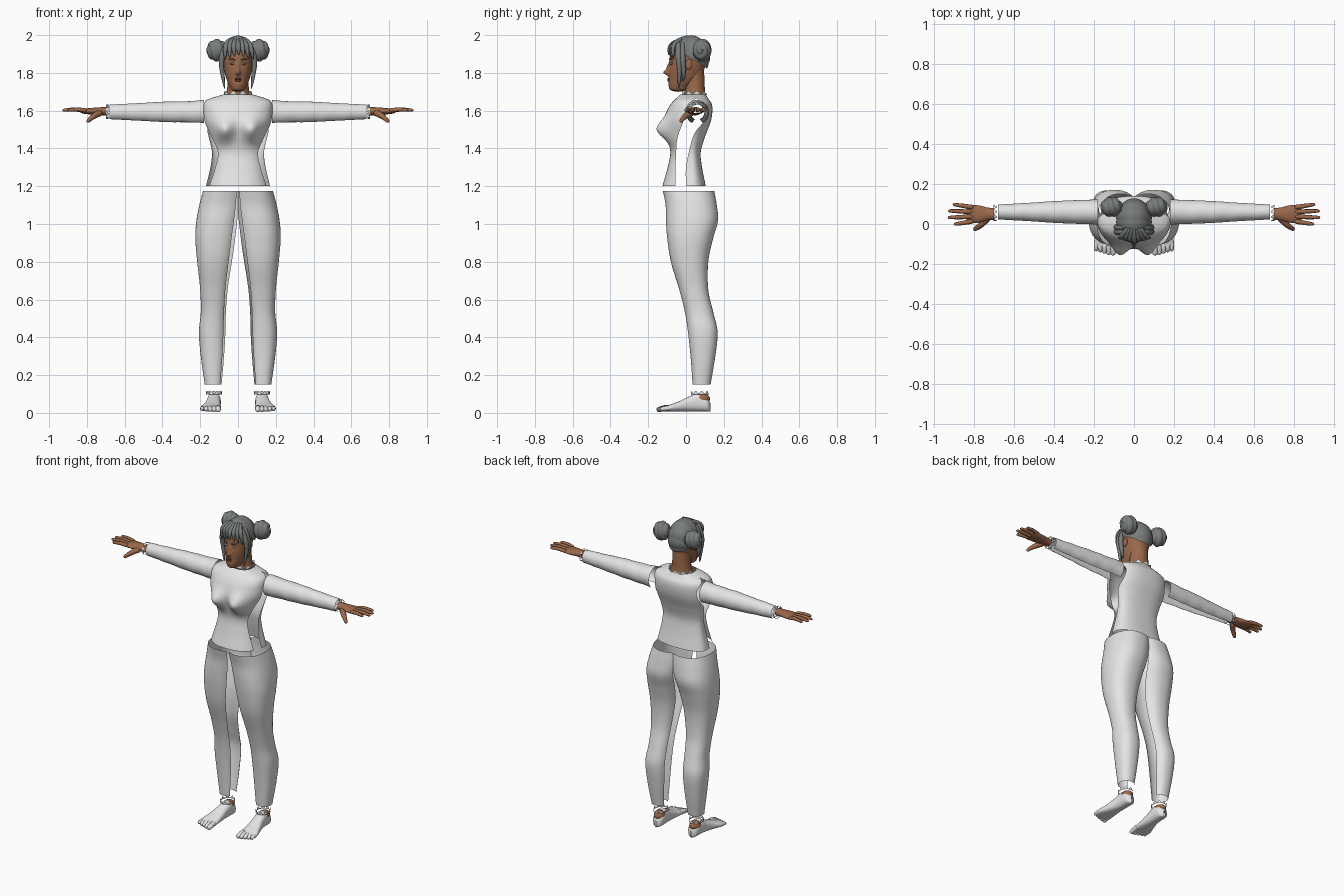
import bpy, bmesh
from math import sin, cos, pi, asin, atan2, radians, exp
from mathutils import Vector

cube = bpy.data.objects.get("Cube")
if cube:
    bpy.data.objects.remove(cube)


def material(name, r, g, b):
    m = bpy.data.materials.new(name)
    m.use_nodes = True
    m.diffuse_color = (r, g, b, 1)
    bsdf = m.node_tree.nodes["Principled BSDF"]
    bsdf.inputs["Base Color"].default_value = (r, g, b, 1)
    bsdf.inputs["Roughness"].default_value = 0.7
    return m


CLOTH = material("light_grey_cloth", 0.78, 0.78, 0.78)
SKIN = material("brown_skin", 0.33, 0.14, 0.07)
HAIR = material("grey_hair", 0.19, 0.20, 0.20)
LIP = material("dark_lip", 0.20, 0.06, 0.04)
EYE = material("eye_grey", 0.5, 0.5, 0.48)


def smooth_table(*rows):
    """Smooth interpolation of rows (key, value, value...)."""
    rows = sorted(rows)

    def slope(i, k):
        a, b = rows[max(i - 1, 0)], rows[min(i + 1, len(rows) - 1)]
        return (b[k] - a[k]) / (b[0] - a[0])

    def at(s):
        s = min(max(s, rows[0][0]), rows[-1][0])
        i = max(j for j in range(len(rows) - 1) if rows[j][0] <= s)
        a, b = rows[i], rows[i + 1]
        h = b[0] - a[0]
        t = (s - a[0]) / h
        return [(2*t**3 - 3*t*t + 1) * a[k] + (t**3 - 2*t*t + t) * h * slope(i, k)
                + (3*t*t - 2*t**3) * b[k] + (t**3 - t*t) * h * slope(i + 1, k)
                for k in range(1, len(a))]
    return at


def power(c, e):
    return abs(c) ** e * (1 if c >= 0 else -1)


def grid(name, fn, nu, nv, mat, closed=True):
    """Surface from fn(u, v), u and v in 0..1, u running around."""
    bm = bmesh.new()
    cols = nu if closed else nu + 1
    rows = [[bm.verts.new(fn(i / nu, j / nv)) for i in range(cols)] for j in range(nv + 1)]
    for j in range(nv):
        for i in range(nu):
            k = (i + 1) % cols
            bm.faces.new((rows[j][i], rows[j][k], rows[j + 1][k], rows[j + 1][i]))
    bmesh.ops.remove_doubles(bm, verts=bm.verts, dist=0.00005)
    bmesh.ops.recalc_face_normals(bm, faces=bm.faces)
    mesh = bpy.data.meshes.new(name)
    bm.to_mesh(mesh)
    bm.free()
    mesh.materials.append(mat)
    mesh.polygons.foreach_set("use_smooth", [True] * len(mesh.polygons))
    ob = bpy.data.objects.new(name, mesh)
    bpy.context.collection.objects.link(ob)
    return ob


def ellipsoid(name, c, r, mat, ridges=0.0):
    def fn(u, v):
        a, b = 2 * pi * u, pi * v
        k = 1 + ridges * abs(sin(4 * b + a))
        return (c[0] + k * r[0] * cos(b), c[1] + k * r[1] * sin(b) * cos(a), c[2] + k * r[2] * sin(b) * sin(a))
    return grid(name, fn, 32 if ridges else 16, 48 if ridges else 12, mat)


def tube(name, pts, radii, mat, flat=1.0):
    """Rounded strand through the points; flat squashes it along its second axis."""
    n = len(pts) - 1
    path = smooth_table(*[(i / n, *p) for i, p in enumerate(pts)])
    size = smooth_table(*[(i / n, r) for i, r in enumerate(radii)])

    def fn(u, v):
        s = 0.5 - 0.5 * cos(pi * v)
        p = Vector(path(s))
        t = (Vector(path(min(s + .02, 1))) - Vector(path(max(s - .02, 0)))).normalized()
        side = t.cross(Vector((0.1, 1, 0.2))).normalized()
        up = side.cross(t)
        r = size(s)[0] * min(1, (max(4 * s * (1 - s), 0) * 4) ** 0.5)
        return p + side * r * cos(2 * pi * u) + up * r * flat * sin(2 * pi * u)
    return grid(name, fn, 10, 14, mat)


def frill(name, c, ra, rb, h, axis):
    """Small torn cloth ring."""
    def fn(u, v):
        a = 2 * pi * u
        w = v * h * (0.6 + 0.4 * sin(9 * a))
        p = (c[0] + ra * cos(a), c[1] + rb * sin(a), c[2] + w)
        return (c[0] + w, c[1] + rb * sin(a), c[2] + ra * cos(a)) if axis == "x" else p
    return grid(name, fn, 54, 1, CLOTH)


# Torso: front and back panels with open sides and armholes
body = smooth_table((1.20, .17, -.125, .105), (1.30, .146, -.097, .085), (1.38, .138, -.083, .078),
                    (1.46, .155, -.098, .10), (1.54, .18, -.115, .13), (1.60, .185, -.10, .14),
                    (1.64, .18, -.077, .135), (1.66, .16, -.058, .12), (1.685, .08, -.03, .105))
opening = smooth_table((1.20, -.055, .0), (1.30, -.055, .0), (1.40, -.05, .02), (1.48, -.035, .045),
                       (1.54, -.015, .09), (1.60, .0, .105), (1.645, .03, .08), (1.665, .052, .055),
                       (1.685, .052, .053))


def panel(front):
    def fn(u, v):
        z = 1.20 + 0.485 * v
        hw, yf, yb = body(z)
        yc, e = 0.03, 2 / 2.4
        y = opening(z)[0 if front else 1]
        q = (y - yc) / (yb - yc if y > yc else yc - yf)
        te = asin(max(-1, min(1, power(q, 1 / e))))
        t = te + u * ((-pi - 2 * te) if front else (pi - 2 * te))
        x, s = hw * power(cos(t), e), power(sin(t), e)
        y = yc + s * (yb - yc if s > 0 else yc - yf)
        if front:
            y -= 0.058 * exp(-((abs(x) - .075) / .05) ** 2 - ((z - 1.495) / .055) ** 2) * max(0, -s)
        return (x, y, z)
    return fn


grid("shirt_front", panel(True), 64, 60, CLOTH, False)
grid("shirt_back", panel(False), 64, 60, CLOTH, False)

# Trouser leg tables: outer x, inner x, front y, back y, slit angle
leg = smooth_table((1.175, .185, -.05, -.122, .15, 62), (1.10, .205, -.04, -.108, .163, 58),
                   (1.02, .22, -.02, -.106, .17, 52), (.93, .226, .0, -.10, .145, 48), (.80, .216, .025, -.08, .118, 45),
                   (.65, .20, .05, -.035, .118, 42), (.53, .197, .06, -.005, .145, 40), (.43, .207, .062, .01, .167, 40),
                   (.30, .197, .07, .024, .155, 40), (.15, .176, .084, .035, .13, 40))
# Sleeve tables: half depth, bottom z, top z, slit angle
sleeve = smooth_table((.18, .062, 1.525, 1.657, 34), (.26, .06, 1.53, 1.65, 30), (.40, .054, 1.535, 1.647, 26),
                      (.52, .046, 1.543, 1.64, 24), (.68, .037, 1.553, 1.632, 20))
# Foot tables by y: centre x, half width, top z
foot = smooth_table((-.125, .147, .05, .03), (-.09, .145, .055, .042), (-.04, .138, .047, .06), (.02, .13, .038, .088),
                    (.06, .127, .036, .105), (.10, .126, .034, .09), (.12, .126, .026, .07), (.13, .126, .004, .05))
palm = smooth_table((.695, .03, .022), (.73, .032, .021), (.77, .042, .018), (.81, .045, .014), (.835, .035, .009))

for side, sx in (("left", 1), ("right", -1)):
    def leg_fn(u, v):
        z = 1.175 - 1.025 * v
        xo, xi, yf, yb, slit = leg(z)
        slit = radians(slit)
        start, end = -pi + slit, pi - slit * (0.55 + 0.4 * max(0, (z - .85) / .325))
        t = start + (end - start) * u
        cx, cy = (xo + xi) / 2, (yf + yb) / 2
        e = 2 / 2.3
        return (sx * (cx + (xo - xi) / 2 * power(cos(t), e)), cy + (yb - yf) / 2 * power(sin(t), e), z)
    grid(side + "_trouser_leg", leg_fn, 44, 60, CLOTH, False)

    def sleeve_fn(u, v):
        x = 0.18 + 0.50 * v
        d, zb, zt, slit = sleeve(x)
        t = -pi / 2 + radians(slit) + u * (2 * pi - 2 * radians(slit))
        fold = 1 + 0.015 * sin(x * 60) * sin(2 * t)
        return (sx * x, 0.06 + d * fold * cos(t), (zt + zb) / 2 + (zt - zb) / 2 * fold * sin(t))
    grid(side + "_sleeve", sleeve_fn, 36, 40, CLOTH, False)

    def foot_fn(u, v):
        y = -.125 + .255 * v
        cx, hw, top = foot(y)
        t = 2 * pi * u
        return (sx * (cx + hw * power(cos(t), .8)), y, top / 2 + .004 + (top / 2 - .004) * power(sin(t), .8))
    grid(side + "_foot", foot_fn, 28, 30, CLOTH)
    for i in range(5):
        x, r = .105 + .021 * i, .016 - .0014 * i
        tip = -.16 + .007 * i + (.004 if i == 0 else 0)
        tube(side + "_toe", [(sx * x, -.09, .026), (sx * x, -.12, .024), (sx * x, tip, .014)],
             [r, r, r * .8], CLOTH)
    # Ankle skin showing above the foot, with its torn edge
    ellipsoid(side + "_ankle", (sx * .127, .082, .075), (.034, .046, .03), SKIN)
    frill(side + "_ankle_edge", (sx * .127, .075, .098), .042, .048, .02, "z")

    # Hand
    def palm_fn(u, v):
        x = .695 + .14 * v
        hw, hz = palm(x)
        return (sx * x, .05 + hw * cos(2 * pi * u), 1.597 + hz * sin(2 * pi * u))
    grid(side + "_palm", palm_fn, 20, 14, SKIN)
    for i, (length, spread) in enumerate(((.905, .098), (.928, .066), (.93, .032), (.90, -.002))):
        y = .083 - .023 * i
        tube(side + "_finger", [(sx * .80, y, 1.60), (sx * (.80 + length) / 2, (y + spread) / 2, 1.606),
                                (sx * length, spread, 1.602)], [.012, .011, .008], SKIN)
    tube(side + "_thumb", [(sx * .725, .035, 1.592), (sx * .765, -.005, 1.57), (sx * .80, -.03, 1.54)],
         [.019, .015, .009], SKIN)
    frill(side + "_wrist_edge", (sx * .70, .055, 1.595), .038, .04, sx * -.018, "x")

    # Ear, eye, brow
    ellipsoid(side + "_ear", (sx * .08, .015, 1.845), (.008, .018, .028), SKIN)
    ellipsoid(side + "_eye", (sx * .031, -.078, 1.848), (.013, .007, .006), EYE)
    ellipsoid(side + "_pupil", (sx * .031, -.0835, 1.848), (.005, .003, .005), HAIR)
    tube(side + "_brow", [(sx * .014, -.087, 1.868), (sx * .032, -.084, 1.874), (sx * .05, -.070, 1.868)],
         [.003, .004, .002], HAIR)

    # Bun and hanging side locks
    ellipsoid(side + "_bun", (sx * .112, .085, 1.92), (.05, .046, .054), HAIR, 0.12)
    for k in range(2):
        dy = .022 * k
        tube(side + "_side_lock", [(sx * .055, -.04 + dy, 1.965), (sx * .086, -.04 + dy, 1.88),
                                   (sx * .083, -.034 + dy, 1.80), (sx * .07, -.04 + dy, 1.715 + .04 * k)],
             [.014, .015, .011, .004], HAIR)

# Head and neck: half width, front y, back y
skull = smooth_table((1.70, .001, -.045, -.04), (1.706, .03, -.078, .0), (1.73, .045, -.092, .03),
                     (1.765, .06, -.092, .07), (1.80, .07, -.092, .09), (1.86, .077, -.088, .108),
                     (1.92, .075, -.078, .108), (1.96, .055, -.05, .085), (1.98, .001, .015, .02))


def head_fn(u, v):
    z = 1.70 + .28 * v
    hw, yf, yb = skull(z)
    t = 2 * pi * u
    x, y = hw * cos(t), (yf + yb) / 2 + (yb - yf) / 2 * sin(t)
    if sin(t) < 0:
        y -= .027 * exp(-(x / .011) ** 2 - ((z - 1.802) / .014) ** 2)
        y -= .011 * exp(-(x / .009) ** 2 - ((z - 1.83) / .02) ** 2)
        y += .006 * exp(-((abs(x) - .031) / .014) ** 2 - ((z - 1.848) / .012) ** 2)
    return (x, y, z)


grid("head", head_fn, 72, 60, SKIN)
ellipsoid("upper_lip", (0, -.092, 1.769), (.019, .007, .005), LIP)
ellipsoid("lower_lip", (0, -.092, 1.760), (.016, .007, .006), LIP)
neck = smooth_table((1.67, .07, .048, .06), (1.70, .06, .046, .055), (1.76, .055, .045, .053), (1.82, .055, .045, .05))


def neck_fn(u, v):
    z = 1.67 + .15 * v
    rx, cy, ry = neck(z)
    return (rx * cos(2 * pi * u), cy + ry * sin(2 * pi * u), z)


grid("neck", neck_fn, 32, 12, SKIN)
frill("collar_edge", (0, .046, 1.682), .074, .066, .022, "z")


# Hair cap with banded ridges, then fringe strands
def cap_fn(u, v):
    a = 2 * pi * u
    b = v * radians(92 + 30 * sin(a))
    d = Vector((sin(b) * cos(a), sin(b) * sin(a), cos(b)))
    k = 0.97 + .03 * abs(sin(6 * atan2(d.y, d.z + .3)))
    return (.09 * k * d.x, .02 + .108 * k * d.y, 1.884 + .116 * k * d.z)


grid("hair_cap", cap_fn, 96, 56, HAIR)
for i in range(-3, 4):
    x = .021 * i
    tube("fringe_strand", [(x * .5, -.02, 1.982), (x, -.080 + abs(x) * .25, 1.945),
                           (x * 1.2 + .006, -.093 + abs(x) * .4, 1.893 - abs(x) * .35)],
         [.012, .015, .004], HAIR, 0.8)
